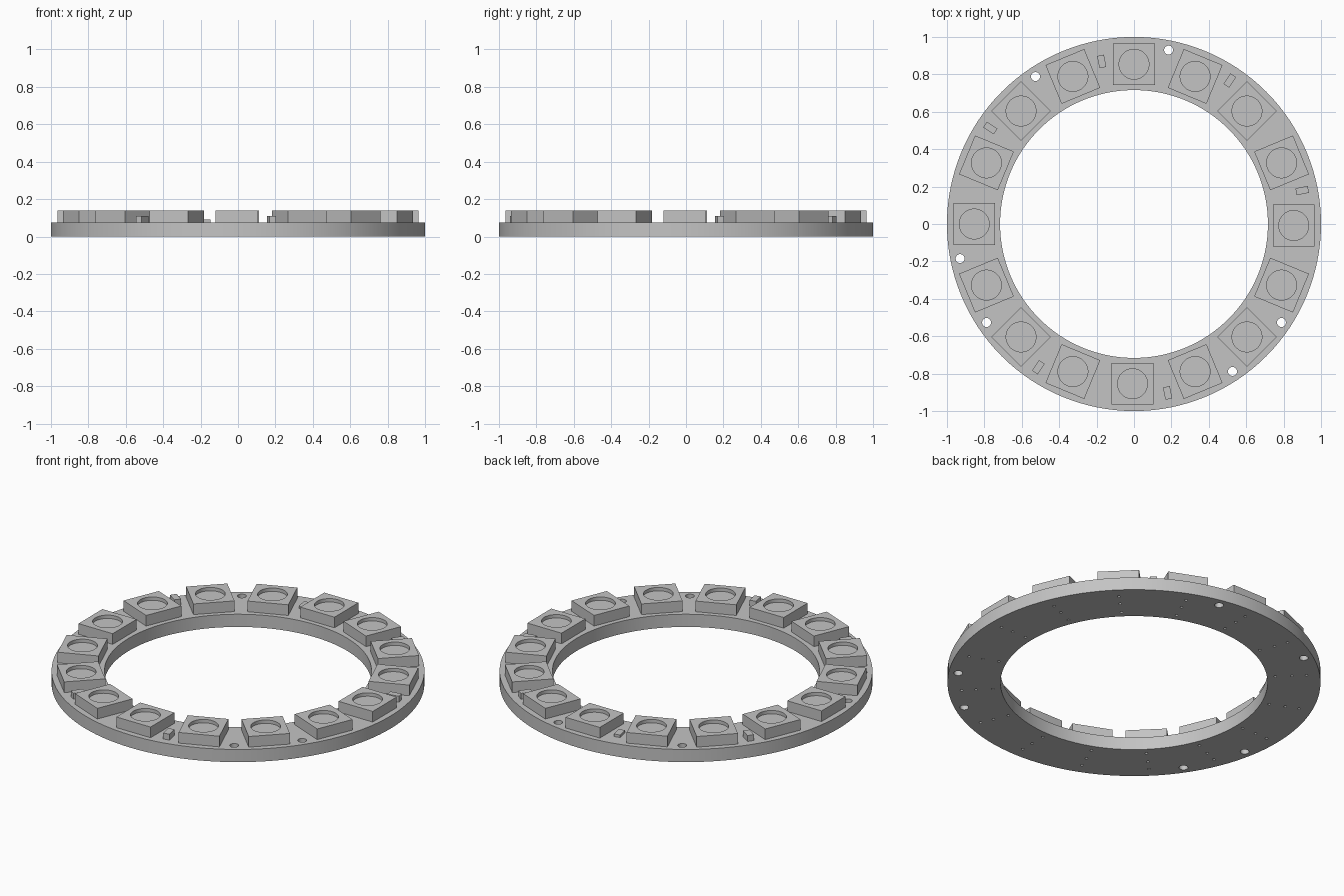
import bpy, bmesh
from math import radians, cos, sin
from mathutils import Matrix, Vector

if "Cube" in bpy.data.objects:
    bpy.data.objects.remove(bpy.data.objects["Cube"], do_unlink=True)

BOARD_TOP = 0.075
LED_TOP = 0.138
STEP = 22.5

grey = bpy.data.materials.new("plain grey")
grey.use_nodes = True
colour = (0.55, 0.55, 0.55, 1)
grey.diffuse_color = colour
grey.node_tree.nodes["Principled BSDF"].inputs["Base Color"].default_value = colour


def polar(radius, angle, offset=0.0):
    """Point on the ring, with an optional shift along the tangent."""
    a = radians(angle)
    return Vector((radius * cos(a) - offset * sin(a),
                   radius * sin(a) + offset * cos(a), 0))


def add_cylinder(bm, centre, radius, z0, z1, sides):
    place = Matrix.Translation((centre.x, centre.y, (z0 + z1) / 2))
    bmesh.ops.create_cone(bm, cap_ends=True, segments=sides, radius1=radius,
                          radius2=radius, depth=z1 - z0, matrix=place)


def add_box(bm, size, z0, z1):
    place = Matrix.Translation((0, 0, (z0 + z1) / 2)) @ Matrix.Diagonal(
        (size[0], size[1], z1 - z0, 1))
    bmesh.ops.create_cube(bm, size=1, matrix=place)


def make_object(name, bm):
    mesh = bpy.data.meshes.new(name)
    bm.to_mesh(mesh)
    bm.free()
    mesh.materials.append(grey)
    obj = bpy.data.objects.new(name, mesh)
    bpy.context.collection.objects.link(obj)
    return obj


def select_only(obj):
    bpy.ops.object.select_all(action="DESELECT")
    obj.select_set(True)
    bpy.context.view_layer.objects.active = obj


def cut(obj, cutter_bm):
    """Subtract a cutter, then smooth the round walls."""
    cutter = make_object("cutter", cutter_bm)
    cutter.hide_render = True
    mod = obj.modifiers.new("cut", "BOOLEAN")
    mod.operation = "DIFFERENCE"
    mod.solver = "EXACT"
    mod.object = cutter
    select_only(obj)
    bpy.ops.object.modifier_apply(modifier=mod.name)
    bpy.data.objects.remove(cutter, do_unlink=True)
    bpy.ops.object.shade_smooth_by_angle(angle=radians(30))


# Ring board with centre opening, mounting holes and small pin holes below
bm = bmesh.new()
add_cylinder(bm, Vector(), 1.0, 0, BOARD_TOP, 128)
board = make_object("ring_board", bm)

cutters = bmesh.new()
add_cylinder(cutters, Vector(), 0.716, -0.1, 0.2, 128)
for slot in (3, 5, 8, 9, 13, 14):
    add_cylinder(cutters, polar(0.948, (slot + 0.5) * STEP), 0.024, -0.1, 0.2, 24)
for i in range(16):
    for radius in (0.76, 0.85, 0.928):
        add_cylinder(cutters, polar(radius, i * STEP), 0.008, -0.1, 0.07, 12)
cut(board, cutters)

# Square lamps with a shallow round recess, sharing one mesh
bm = bmesh.new()
add_box(bm, (0.224, 0.224), BOARD_TOP, LED_TOP)
lamp = make_object("lamp_1", bm)
cutters = bmesh.new()
add_cylinder(cutters, Vector(), 0.08, LED_TOP - 0.02, 0.3, 48)
cut(lamp, cutters)

shifts = {0: -0.008, 12: -0.008}
for i in range(16):
    if i == 0:
        obj = lamp
    else:
        obj = bpy.data.objects.new(f"lamp_{i + 1}", lamp.data)
        bpy.context.collection.objects.link(obj)
    obj.location = polar(0.854, i * STEP, shifts.get(i, 0))
    obj.rotation_euler.z = radians(i * STEP)

# Small chips between the lamps: slot, radius, top height
chips = [(0, 0.917, 0.11), (2, 0.922, 0.11), (4, 0.886, 0.09),
         (6, 0.924, 0.11), (10, 0.921, 0.11), (12, 0.921, 0.11)]
for n, (slot, radius, top) in enumerate(chips):
    bm = bmesh.new()
    add_box(bm, (0.067, 0.037), BOARD_TOP, top)
    chip = make_object(f"chip_{n + 1}", bm)
    angle = (slot + 0.5) * STEP
    chip.location = polar(radius, angle)
    chip.rotation_euler.z = radians(angle)
